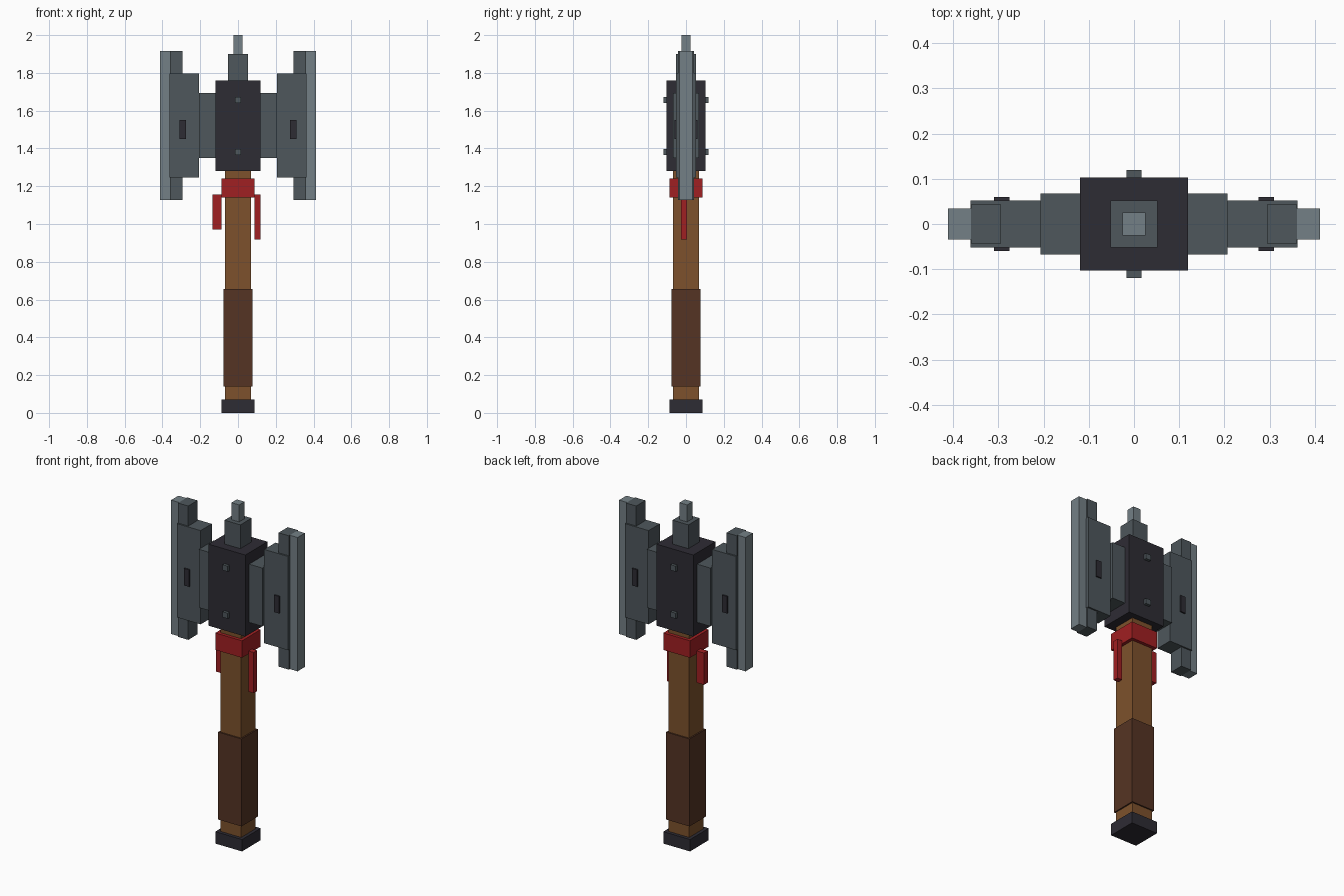
import bpy

if "Cube" in bpy.data.objects:
    bpy.data.objects.remove(bpy.data.objects["Cube"])


def material(name, rgb):
    m = bpy.data.materials.new(name)
    m.diffuse_color = (*rgb, 1)
    m.use_nodes = True
    m.node_tree.nodes["Principled BSDF"].inputs["Base Color"].default_value = m.diffuse_color
    return m


steel = material("steel", (0.077, 0.095, 0.107))
bright = material("bright steel", (0.174, 0.216, 0.238))
dark = material("dark iron", (0.027, 0.025, 0.034))
wood = material("wood", (0.205, 0.083, 0.025))
leather = material("leather", (0.091, 0.034, 0.017))
red = material("red cloth", (0.352, 0.014, 0.016))


def box(name, mat, x, y, z):
    """Axis-aligned box from (min, max) ranges."""
    ranges = (x, y, z)
    bpy.ops.mesh.primitive_cube_add(size=1, location=[(a + b) / 2 for a, b in ranges])
    ob = bpy.context.object
    ob.name = name
    ob.scale = [b - a for a, b in ranges]
    bpy.ops.object.transform_apply(location=False, rotation=False, scale=True)
    ob.data.materials.append(mat)
    return ob


def post(name, mat, half, z0, z1):
    """Square block centred on the shaft axis."""
    return box(name, mat, (-half, half), (-half, half), (z0, z1))


# Shaft
post("pommel", dark, 0.087, 0, 0.07)
post("handle", wood, 0.068, 0.07, 1.28)
post("grip_wrap", leather, 0.076, 0.14, 0.655)
post("collar", red, 0.087, 1.14, 1.24)

# Hanging cloth strips
box("left_ribbon", red, (-0.135, -0.087), (-0.01, 0.025), (0.97, 1.157))
box("right_ribbon", red, (0.087, 0.12), (-0.026, 0.006), (0.917, 1.157))

# Head block and top spike
box("head_block", dark, (-0.12, 0.12), (-0.103, 0.103), (1.28, 1.76))
post("spike_base", steel, 0.052, 1.76, 1.90)
post("spike_tip", bright, 0.025, 1.90, 2.0)

# Rivets through the head block
for z in (1.38, 1.657):
    for s in (-1, 1):
        box("rivet", steel, (-0.017, 0.017), sorted((s * 0.10, s * 0.12)), (z - 0.016, z + 0.016))

# Twin blades
for side, s in (("left", -1), ("right", 1)):
    def span(a, b):
        return sorted((s * a, s * b))
    box(side + "_blade_neck", steel, span(0.12, 0.207), (-0.068, 0.068), (1.35, 1.693))
    box(side + "_blade_body", steel, span(0.207, 0.362), (-0.052, 0.052), (1.245, 1.797))
    box(side + "_blade_horns", steel, span(0.294, 0.361), (-0.043, 0.043), (1.127, 1.915))
    box(side + "_cutting_edge", bright, span(0.361, 0.412), (-0.034, 0.034), (1.127, 1.915))
    for f in (-1, 1):
        box(side + "_blade_slot", dark, span(0.276, 0.31), sorted((f * 0.052, f * 0.06)), (1.45, 1.55))
